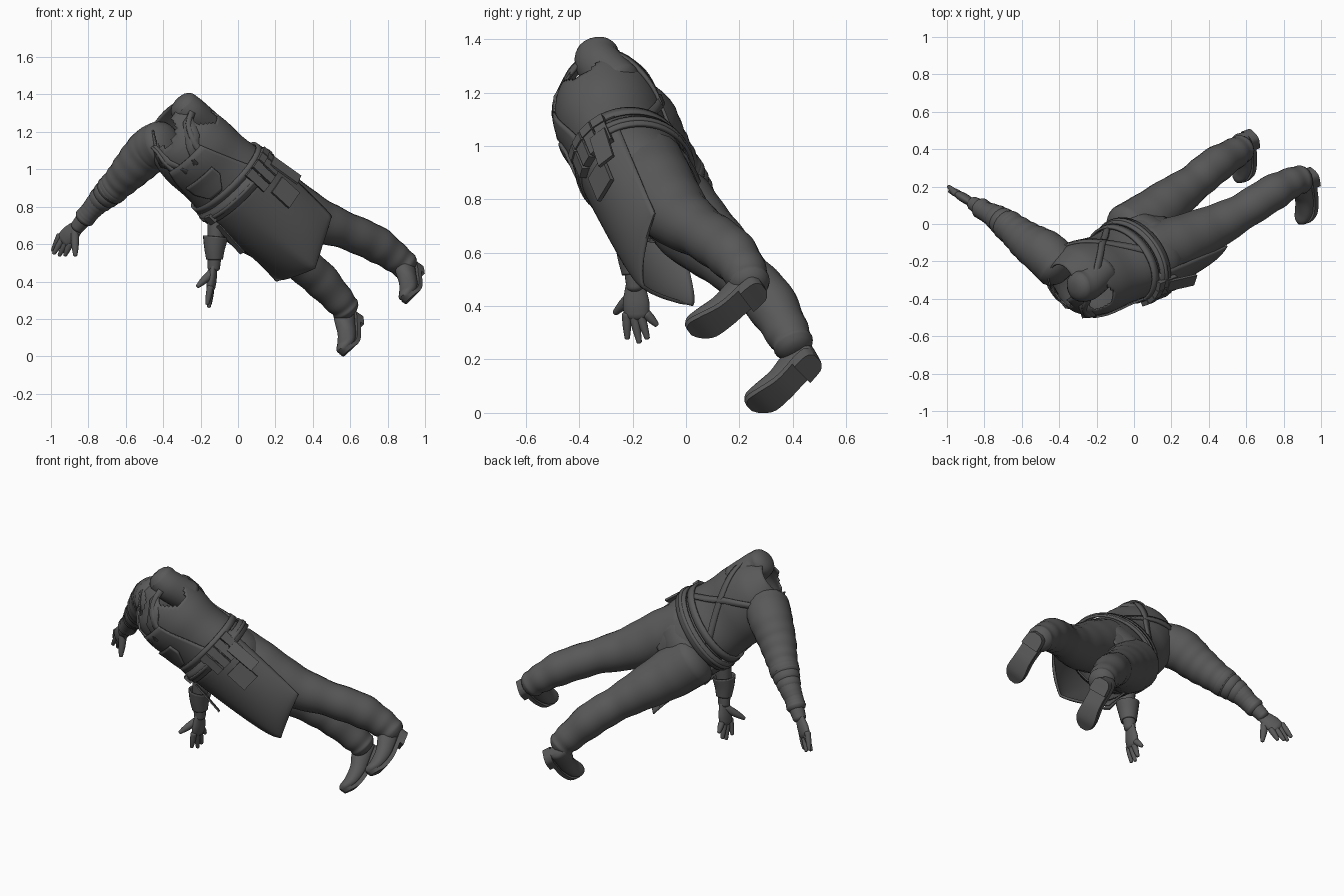
import bpy, bmesh, math
from mathutils import Vector

if bpy.data.objects.get("Cube"):
    bpy.data.objects.remove(bpy.data.objects["Cube"])

cloth = bpy.data.materials.new("dark grey cloth")
cloth.use_nodes = True
GREY = (0.1, 0.1, 0.1, 1)
cloth.diffuse_color = GREY
cloth.node_tree.nodes["Principled BSDF"].inputs["Base Color"].default_value = GREY

# Leaning torso frame: up the spine, towards the left shoulder, out of the chest
CENTRE = Vector((-.03, -.2, .93))
UP = Vector((-.71, -.27, .65)).normalized()
LEFT = Vector((.66, -.42, .62))
LEFT = (LEFT - UP * LEFT.dot(UP)).normalized()
FRONT = LEFT.cross(UP)


def body(s, a, b):
    return CENTRE + UP * s + LEFT * a + FRONT * b


def spline(points, t):
    """Catmull-Rom value of a list of equal-length tuples, t from 0 to 1."""
    x = t * (len(points) - 1)
    i = min(int(x), len(points) - 2)
    f = x - i
    p = [Vector(points[min(max(i + k, 0), len(points) - 1)]) for k in (-1, 0, 1, 2)]
    return .5 * (2 * p[1] + (p[2] - p[0]) * f + (2 * p[0] - 5 * p[1] + 4 * p[2] - p[3]) * f * f
                 + (3 * p[1] - p[0] - 3 * p[2] + p[3]) * f ** 3)


def loft(name, rings, closed=True, caps=True, thick=0, drop=None):
    """Skin a list of rings of points; drop(point) removes faces."""
    bm = bmesh.new()
    rows = [[bm.verts.new(p) for p in ring] for ring in rings]
    n = len(rows[0])
    for low, high in zip(rows, rows[1:]):
        for i in range(n if closed else n - 1):
            j = (i + 1) % n
            bm.faces.new((low[i], low[j], high[j], high[i]))
    if caps and closed:
        bm.faces.new(rows[0][::-1])
        bm.faces.new(rows[-1])
    if drop:
        bmesh.ops.delete(bm, geom=[f for f in bm.faces if drop(f.calc_center_median())], context='FACES')
    bmesh.ops.recalc_face_normals(bm, faces=bm.faces)
    mesh = bpy.data.meshes.new(name)
    bm.to_mesh(mesh)
    bm.free()
    mesh.materials.append(cloth)
    obj = bpy.data.objects.new(name, mesh)
    bpy.context.collection.objects.link(obj)
    if thick:
        mod = obj.modifiers.new("thickness", 'SOLIDIFY')
        mod.thickness = thick
        mod.offset = 0
    bpy.ops.object.select_all(action='DESELECT')
    obj.select_set(True)
    bpy.context.view_layer.objects.active = obj
    bpy.ops.object.shade_smooth_by_angle(angle=math.radians(40))


def oval(centre, side, out, n=20):
    turn = [math.tau * i / n for i in range(n)]
    return [centre + side * math.cos(t) + out * math.sin(t) for t in turn]


def tube(name, points, steps=24, flat=1, side=None, folds=0, caps=True, thick=0):
    """Round limb through (x, y, z, radius) points with rounded ends."""
    path = [spline(points, i / steps) for i in range(steps + 1)]
    rings = []
    for i, p in enumerate(path):
        d = (path[min(i + 1, steps)].xyz - path[max(i - 1, 0)].xyz).normalized()
        s = side or Vector((.3, -.8, .5))
        s = (s - d * s.dot(d)).normalized()
        t = i / steps
        r = p.w * (1 + folds * math.sin(t * 47) * t)
        if caps and i == 0:
            rings += [oval(p.xyz - d * r * h, s * r * w, d.cross(s) * r * flat * w)
                      for h, w in ((.5, .3), (.4, .65), (.2, .9))]
        rings.append(oval(p.xyz, s * r, d.cross(s) * r * flat))
        if caps and i == steps:
            rings += [oval(p.xyz + d * r * h, s * r * w, d.cross(s) * r * flat * w)
                      for h, w in ((.2, .9), (.4, .65), (.5, .3))]
    loft(name, rings, caps=caps, thick=thick)


# Torso: height, half width, half depth, forward shift
TORSO = [(-.28, .17, .14, -.03), (-.14, .235, .19, -.01), (0, .235, .185, 0), (.14, .225, .18, .01),
         (.27, .225, .195, .01), (.38, .205, .185, 0), (.45, .16, .14, -.02), (.51, .095, .1, -.03)]


def skin(s, degrees, lift=0):
    """Point on the torso at height s, turned from the chest to the left."""
    t = 0
    while t < 1 and spline(TORSO, t)[0] < s:
        t += .005
    _, w, d, shift = spline(TORSO, min(t, 1))
    a = math.radians(degrees)
    return body(s, (w + lift) * math.sin(a), (d + lift) * math.cos(a) + shift)


# Shirt body, open at the neck and at the left armhole
neck, armhole = body(.49, -.02, .08), body(.4, .18, .01)
levels = [-.28 + .79 * i / 48 for i in range(49)]
loft("torso_shirt", [[skin(s, 5 * i) for i in range(72)] for s in levels], caps=False, thick=.008,
     drop=lambda p: (p - neck).length < .08 or (p - armhole).length < .08)


def band(name, path, width, lift=.008, steps=40):
    """Flat strap over the torso along (height, angle) points."""
    pts = [skin(*spline(path, i / steps), lift) for i in range(steps + 1)]
    rows = []
    for i, p in enumerate(pts):
        d = pts[min(i + 1, steps)] - pts[max(i - 1, 0)]
        out = p - body((p - CENTRE).dot(UP) - .03, 0, 0)
        side = d.cross(out).normalized() * width / 2
        rows.append((p - side, p + side))
    loft(name, rows, closed=False, thick=.012)


# Apron skirt: round at the belt, folding over the thighs to a pointed hem
rows = []
for i in range(13):
    t = i / 12
    row = []
    for k in range(-16, 17):
        u, a = abs(k) / 16, math.radians(k * 6.4)
        top = body(.02 - t * .6, .25 * math.sin(a), .205 * math.cos(a))
        if k > 0:
            hem = body(-.62 + .11 * u, .02 + .205 * u, .135 - .175 * u ** 1.3)
        else:
            hem = body(-.62 + .05 * u, .02 - .26 * u, .135 - .1 * u ** 1.3)
        row.append(top.lerp(hem, t) if t else top)
    rows.append(row)
loft("apron_skirt", rows, closed=False, thick=.012)
loft("apron_bib", [[skin(.33 * i / 10, k * (6.5 - .3 * i), .012) for k in range(-9, 10)]
                   for i in range(11)], closed=False, thick=.01)
loft("bib_pocket", [[skin(.07 + .015 * i, -4 + k * (1.2 + .35 * min(i, 5)), .024) for k in range(-8, 9)]
                    for i in range(10)], closed=False, thick=.012)

# Shoulder straps crossing over the back
for sign, label in ((1, "left"), (-1, "right")):
    band(label + "_apron_strap", [(s, sign * a) for s, a in (
        (.28, 24), (.37, 30), (.44, 48), (.45, 95), (.4, 135), (.28, 168), (.14, 195), (.02, 222))], .035)
    # Turned back lapels beside the open neck
    loft(label + "_lapel", [(skin(.46, sign * 40, .01), skin(.46, sign * 70, .01)),
                            (skin(.38, sign * 16, .02), skin(.37, sign * 42, .012)),
                            (skin(.28, sign * 5, .015), skin(.27, sign * 10, .015))], closed=False, thick=.01)

# Belt in two layers with raised edges
for name, s, wide, lift in (("upper_belt", .04, .04, .016), ("lower_belt", -.025, .065, .02),
                            ("belt_trim", -.025, .02, .027)):
    ring = [[skin(s + h * wide, 7.5 * i, lift) for i in range(48)] for h in (-.5, .5)]
    loft(name, ring, caps=False, thick=.014)


def pouch(name, s, degrees, wide, tall, deep, lift, tilt=0):
    """Box hung on the torso, its top at height s."""
    p = skin(s, degrees, lift)
    across = (skin(s, degrees + 3, lift) - skin(s, degrees - 3, lift)).normalized()
    out = across.cross(UP).normalized()
    down = (-UP + out * tilt).normalized()
    ends = []
    for q in (p, p + down * tall):
        ends.append([q + across * wide * x / 2 + out * deep * y / 2
                     for x, y in ((-1, -1), (1, -1), (1, 1), (-1, 1))])
    loft(name, ends)


for i, angle in enumerate((44, 58, 72, 86)):
    pouch(f"belt_pouch_{i}", .03, angle, .048, .13, .03, .026)
    pouch(f"pouch_flap_{i}", .035, angle, .052, .04, .038, .028)
pouch("tool_pocket", -.14, 58, .11, .13, .016, .016)
pouch("hip_tool", -.04, 80, .07, .18, .014, .035, .15)
pouch("loose_tie", -.08, -38, .04, .2, .008, .03, .12)
pouch("belt_knot", .0, -38, .05, .05, .025, .035)

# Trousered legs, bunched at the ankles
tube("left_leg", [(.08, -.15, .92, .15), (.22, -.11, .84, .15), (.4, -.03, .74, .125), (.57, .06, .675, .1),
                  (.73, .16, .605, .098), (.84, .22, .53, .082), (.9, .24, .48, .074)], 48, folds=.035)
tube("right_leg", [(-.03, -.04, .78, .15), (.08, .03, .69, .145), (.2, .13, .6, .122), (.32, .22, .51, .1),
                   (.43, .31, .42, .098), (.54, .38, .3, .082), (.58, .405, .25, .074)], 48, folds=.035)
tube("seat_of_trousers", [(.1, -.12, .89, .145), (.03, -.08, .82, .145), (0, -.07, .78, .135)])


# Boots: lofted upper, bowed sole and heel block
def boot(name, heel, toe):
    heel, toe = Vector(heel), Vector(toe)
    along = toe - heel
    t = along.normalized()
    down = Vector((.77, .33, -.5))
    down = (down - t * t.dot(down)).normalized()
    side = down.cross(t)
    shape = [(0, .02, .07, 0), (.06, .044, .11, .005), (.2, .05, .125, .015), (.38, .048, .12, .03),
             (.55, .05, .1, .04), (.78, .056, .08, .035), (.93, .042, .058, .012), (1, .016, .035, 0)]
    smooth = [spline(shape, i / 24) for i in range(25)]
    loft(name + "_boot", [oval(heel + along * k + down * (bow - h / 2), side * w, down * h / 2)
                          for k, w, h, bow in smooth])

    def slab(part, pieces, low, high):
        loft(name + part, [[heel + along * k + side * w * x * 1.06 + down * (y + bow) for x, y in
                            ((-1, low), (1, low), (1, high), (-1, high))] for k, w, h, bow in pieces])
    slab("_boot_sole", smooth, -.018, .006)
    slab("_boot_heel", smooth[:9], .003, .03)


boot("left", (.935, .285, .485), (.905, .01, .305))
boot("right", (.615, .485, .22), (.57, .235, .02))

# Right arm with sleeve rolled at the elbow, left arm folded under the body
tube("right_sleeve", [(-.4, -.23, 1.14, .125), (-.47, -.16, 1.1, .125), (-.56, -.1, 1.01, .108),
                      (-.64, -.035, .925, .088), (-.69, .0, .88, .08)], 36, folds=.035)
for i in range(3):
    roll = Vector((-.665, -.015, .9)).lerp(Vector((-.725, .028, .845)), i / 2)
    tube(f"sleeve_roll_{i}", [(*roll, .086 - .008 * i), (*(roll + Vector((-.016, .012, -.015))), .084 - .008 * i)], 2)
tube("right_undersleeve", [(-.68, 0, .89, .066), (-.75, .045, .82, .062), (-.79, .065, .775, .054),
                           (-.82, .085, .74, .056)], 20, folds=.03)
tube("right_forearm", [(-.74, .035, .82, .05), (-.81, .08, .75, .045), (-.86, .11, .69, .038)])
tube("left_shoulder", [(-.295, -.335, 1.345, .082), (-.25, -.32, 1.3, .09), (-.17, -.25, 1.23, .09)])
tube("left_cuff", [(-.12, -.2, .64, .064), (-.125, -.2, .58, .052), (-.125, -.195, .52, .041)], 10,
     caps=False, thick=.008)
tube("left_forearm", [(-.11, -.2, .78, .055), (-.12, -.2, .62, .043), (-.13, -.19, .47, .033)])


# Open hands with spread fingers
def hand(name, wrist, knuckles, spread, tips, thumb):
    wrist, knuckles, spread = Vector(wrist), Vector(knuckles), Vector(spread)
    middle = wrist.lerp(knuckles, .6)
    tube(name + "_palm", [(*wrist, .036), (*middle, .05), (*knuckles, .048)], 12, flat=.5, side=spread)
    for i, tip in enumerate(tips):
        root = knuckles + spread * (i - 1.5) * .025
        tube(f"{name}_finger_{i}", [(*root, .018), (*root.lerp(Vector(tip), .5), .016), (*tip, .01)], 8)
    root = wrist.lerp(knuckles, .25)
    tube(name + "_thumb", [(*root, .024), (*root.lerp(Vector(thumb), .6), .02), (*thumb, .011)], 8)


hand("right", (-.855, .105, .695), (-.925, .15, .625), Vector((.75, -.35, -.55)).normalized(),
     [(-.99, .2, .565), (-.985, .175, .55), (-.955, .18, .54), (-.925, .16, .54)], (-.87, .09, .54))
hand("left", (-.13, -.19, .48), (-.145, -.185, .37), Vector((.1, 1, 0)).normalized(),
     [(-.165, -.22, .28), (-.155, -.175, .265), (-.15, -.145, .28), (-.15, -.11, .33)], (-.215, -.265, .375))
